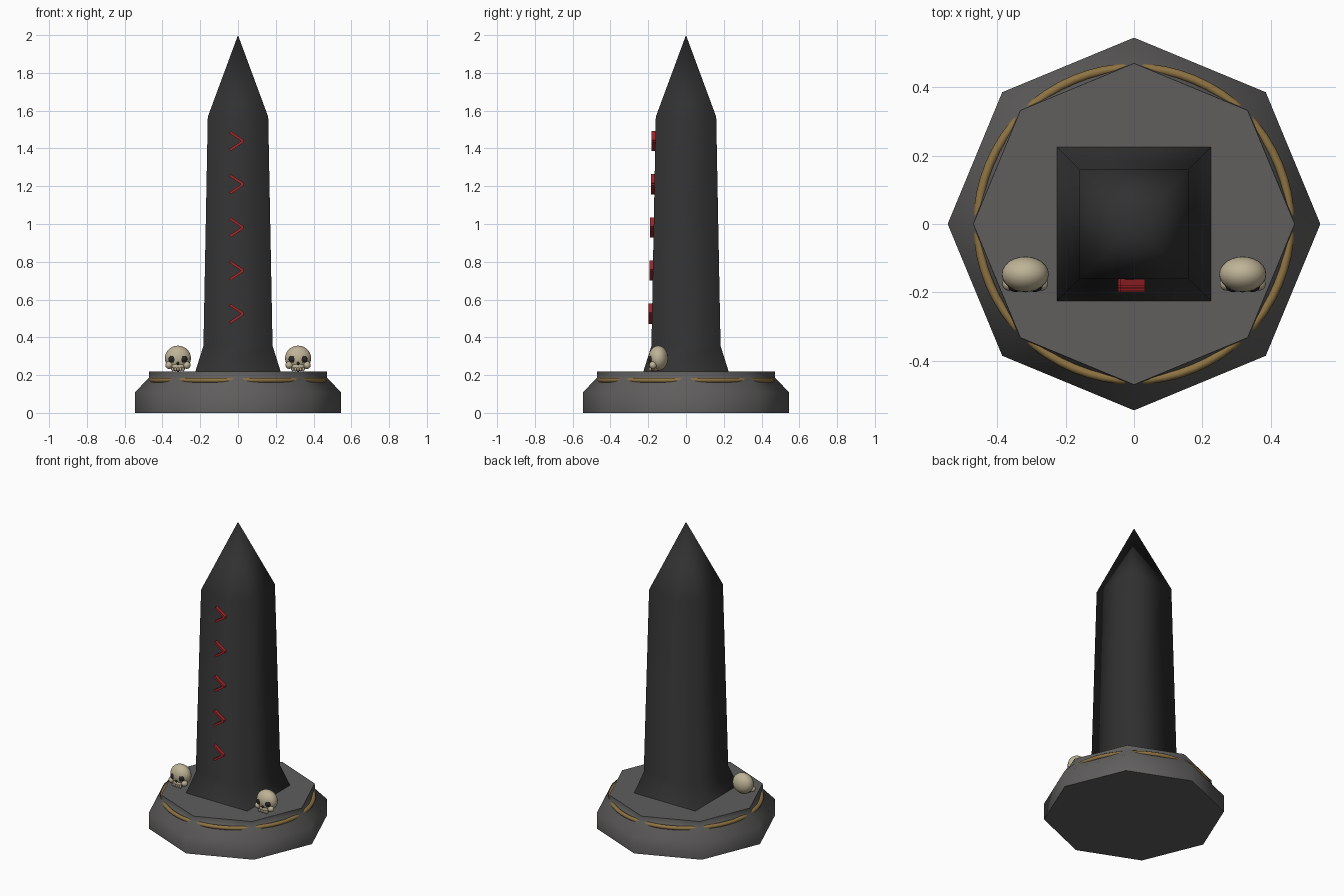
import bpy, bmesh, math
from mathutils import Vector, Matrix

cube = bpy.data.objects.get("Cube")
if cube:
    bpy.data.objects.remove(cube, do_unlink=True)


def material(name, rgb):
    m = bpy.data.materials.new(name)
    m.use_nodes = True
    m.diffuse_color = (*rgb, 1)
    bsdf = next(n for n in m.node_tree.nodes if n.type == 'BSDF_PRINCIPLED')
    bsdf.inputs["Base Color"].default_value = (*rgb, 1)
    return m


stone = material("grey stone", (0.115, 0.112, 0.11))
obsidian = material("black stone", (0.03, 0.03, 0.03))
gold = material("old gold", (0.27, 0.17, 0.055))
red = material("rune red", (0.4, 0.02, 0.025))
bone = material("bone", (0.52, 0.45, 0.31))
dark = material("socket black", (0.02, 0.02, 0.02))


def finish(name, mat, angle=None):
    ob = bpy.context.object
    ob.name = ob.data.name = name
    ob.data.materials.append(mat)
    if angle:
        bpy.ops.object.shade_smooth_by_angle(angle=math.radians(angle))
    return ob


def stack(name, mat, sides, rings, turn, angle):
    """Closed solid lofted through (radius, height) rings; radius 0 makes a tip."""
    bm = bmesh.new()
    loops = []
    for r, z in rings:
        count = sides if r else 1
        loops.append([bm.verts.new((r * math.cos(turn + math.tau * i / sides),
                                    r * math.sin(turn + math.tau * i / sides), z))
                      for i in range(count)])
    bm.faces.new(loops[0][::-1])
    for a, b in zip(loops, loops[1:]):
        for i in range(sides):
            j = (i + 1) % sides
            bm.faces.new((a[i], a[j], b[0]) if len(b) == 1 else (a[i], a[j], b[j], b[i]))
    if len(loops[-1]) > 1:
        bm.faces.new(loops[-1])
    me = bpy.data.meshes.new(name)
    bm.to_mesh(me)
    bm.free()
    ob = bpy.data.objects.new(name, me)
    bpy.context.collection.objects.link(ob)
    bpy.ops.object.select_all(action='DESELECT')
    ob.select_set(True)
    bpy.context.view_layer.objects.active = ob
    return finish(name, mat, angle)


def ball(name, mat, loc, size, segments=12):
    bpy.ops.mesh.primitive_uv_sphere_add(segments=segments, ring_count=segments // 2 + 2,
                                         radius=1, location=loc)
    bpy.context.object.scale = size
    return finish(name, mat, 60)


# Octagonal plinth with a sloped shoulder
stack("plinth", stone, 8, [(0.545, 0), (0.545, 0.11), (0.472, 0.185), (0.47, 0.22)], 0, 60)

# Gold hoop, showing only where it bulges out of the flat sides
bpy.ops.mesh.primitive_torus_add(major_segments=64, minor_segments=10,
                                 major_radius=0.457, minor_radius=0.013,
                                 location=(0, 0, 0.173))
finish("gold_hoop", gold, 60)

# Four-sided obelisk: flared foot, tapering shaft, pointed top
root2 = math.sqrt(2)
outline = [(0.227, 0.215), (0.183, 0.355), (0.16, 1.567), (0, 2.0)]
stack("obelisk", obsidian, 4, [(h * root2, z) for h, z in outline], math.pi / 4, 100)

# Column of arrow-shaped runes on the front
for n in range(5):
    z = 0.525 + 0.2285 * n
    y = -0.183 + 0.023 * (z - 0.355) / 1.21 - 0.006
    for side, label in ((1, "upper"), (-1, "lower")):
        start = Vector((-0.043, y, z + side * 0.048))
        end = Vector((0.028, y, z))
        span = end - start
        bpy.ops.mesh.primitive_cube_add(size=1, location=(start + end) / 2)
        ob = finish(f"rune_{n + 1}_{label}", red)
        ob.scale = (span.length, 0.026, 0.013)
        ob.rotation_euler = (0, -math.atan2(span.z, span.x), 0)

# A skull on each side of the obelisk
for sx, side in ((1, "left"), (-1, "right")):
    x, y = sx * 0.318, -0.147
    ball(f"{side}_cranium", bone, (x, y, 0.29), (0.069, 0.052, 0.066), 24)
    ball(f"{side}_jaw", bone, (x, y - 0.018, 0.245), (0.044, 0.03, 0.025), 16)
    ball(f"{side}_nose_hole", dark, (x, y - 0.046, 0.262), (0.007, 0.007, 0.009))
    for s in (1, -1):
        ball(f"{side}_eye_socket", dark, (x + s * 0.029, y - 0.036, 0.285),
             (0.021, 0.016, 0.021), 16)
        ball(f"{side}_cheek", bone, (x + s * 0.047, y - 0.028, 0.253),
             (0.02, 0.02, 0.02), 16)
    for t in range(5):
        ball(f"{side}_tooth", bone, (x + (t - 2) * 0.014, y - 0.043, 0.231),
             (0.007, 0.007, 0.011), 8)
